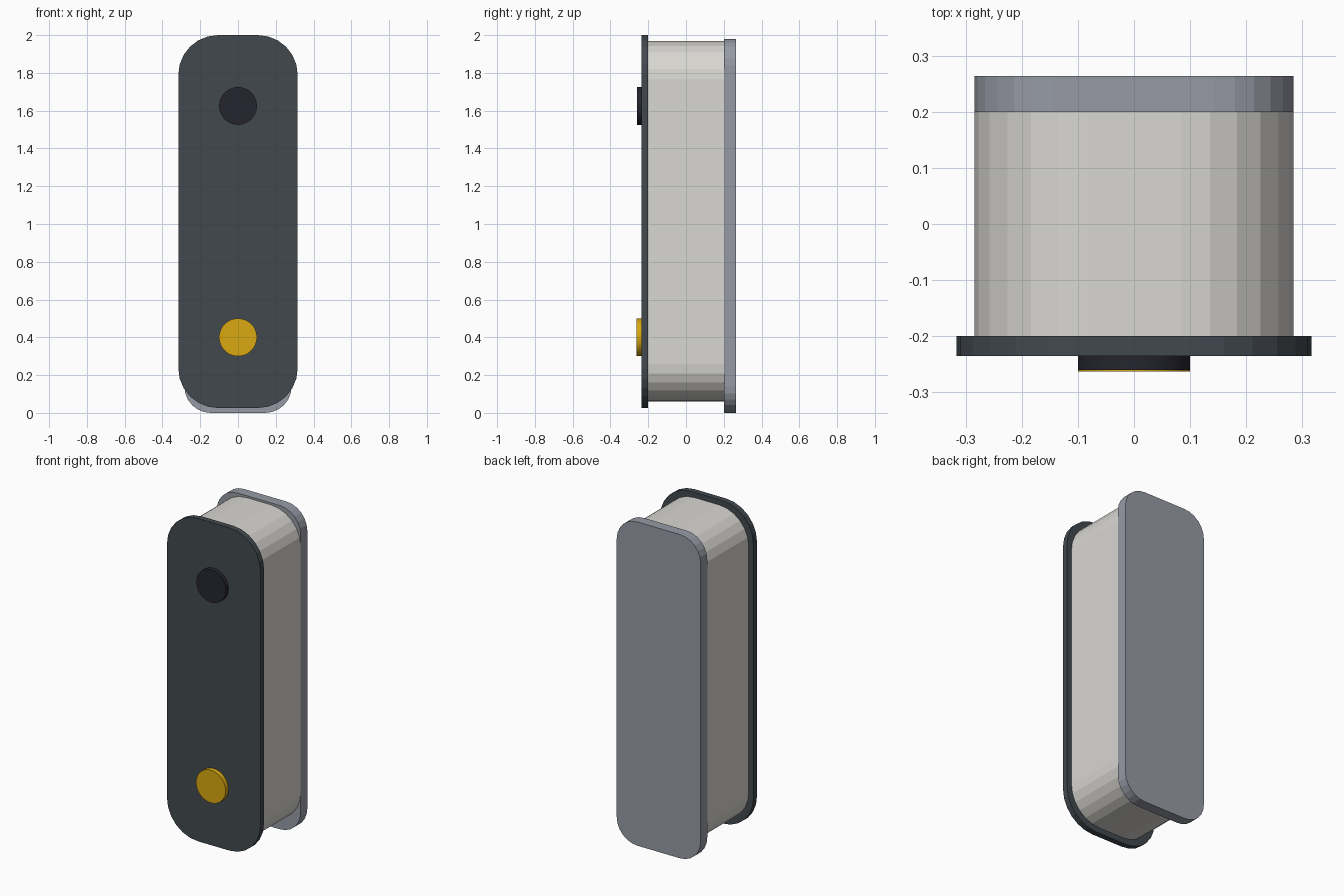
import bpy
import bmesh
from math import sin, cos, radians, tau

cube = bpy.data.objects.get("Cube")
if cube:
    bpy.data.objects.remove(cube, do_unlink=True)


def make_material(name, rgb):
    """Flat material from 0-255 display values, converted to linear."""
    lin = [((c / 255 + 0.055) / 1.055) ** 2.4 for c in rgb]
    mat = bpy.data.materials.new(name)
    mat.use_nodes = True
    mat.diffuse_color = (*lin, 1)
    mat.node_tree.nodes["Principled BSDF"].inputs["Base Color"].default_value = (*lin, 1)
    return mat


def rounded_outline(half_width, bottom, top, radius, steps=6):
    """Rounded rectangle in the x-z plane."""
    x, points = half_width - radius, []
    corners = [(x, top - radius), (-x, top - radius),
               (-x, bottom + radius), (x, bottom + radius)]
    for quarter, (cx, cz) in enumerate(corners):
        for i in range(steps + 1):
            a = radians(90 * (quarter + i / steps))
            points.append((cx + radius * cos(a), cz + radius * sin(a)))
    return points


def disc_outline(height, radius, sides=48):
    return [(radius * cos(tau * i / sides), height + radius * sin(tau * i / sides))
            for i in range(sides)]


def extrude_part(name, outline, front, back, mat, smooth=False):
    """Solid made by pushing an x-z outline from front to back along y."""
    bm = bmesh.new()
    face = bm.faces.new([bm.verts.new((x, front, z)) for x, z in outline])
    result = bmesh.ops.extrude_face_region(bm, geom=[face], use_keep_orig=True)
    moved = [v for v in result["geom"] if isinstance(v, bmesh.types.BMVert)]
    bmesh.ops.translate(bm, verts=moved, vec=(0, back - front, 0))
    bmesh.ops.recalc_face_normals(bm, faces=bm.faces)
    for f in bm.faces:
        f.smooth = smooth and len(f.verts) == 4
    for e in bm.edges:
        e.smooth = all(len(f.verts) == 4 for f in e.link_faces)
    mesh = bpy.data.meshes.new(name)
    bm.to_mesh(mesh)
    bm.free()
    mesh.materials.append(mat)
    obj = bpy.data.objects.new(name, mesh)
    bpy.context.collection.objects.link(obj)
    return obj


shell = make_material("warm_light_grey", (217, 215, 210))
slate = make_material("dark_slate", (66, 73, 79))
steel = make_material("blue_grey", (150, 154, 165))
black = make_material("lens_black", (37, 37, 48))
amber = make_material("amber", (217, 168, 17))

# Housing between the two plates
extrude_part("housing", rounded_outline(0.284, 0.06, 1.968, 0.2), -0.2, 0.2, shell)

# Front and back plates
extrude_part("front_plate", rounded_outline(0.316, 0.026, 2.0, 0.21), -0.235, -0.2, slate)
extrude_part("back_plate", rounded_outline(0.284, 0.0, 1.98, 0.14), 0.2, 0.264, steel)

# Lens above, push button below
extrude_part("lens", disc_outline(1.625, 0.1), -0.26, -0.235, black, True)
extrude_part("push_button", disc_outline(0.4, 0.1), -0.263, -0.235, amber, True)
